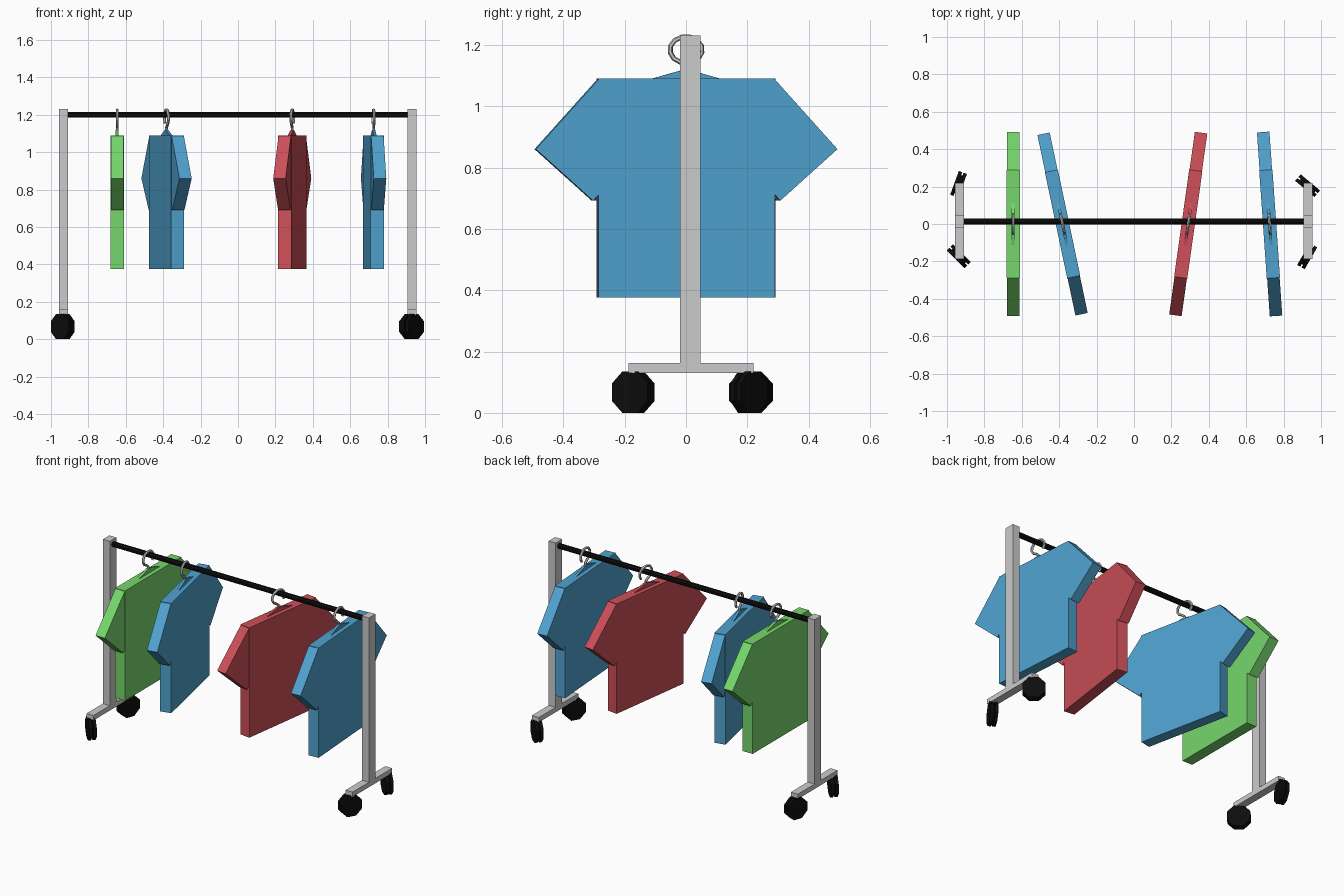
import bpy, bmesh, math
from mathutils import Matrix, Vector

if "Cube" in bpy.data.objects:
    bpy.data.objects.remove(bpy.data.objects["Cube"])


def material(name, rgb):
    m = bpy.data.materials.new(name)
    m.diffuse_color = (*rgb, 1)
    m.use_nodes = True
    m.node_tree.nodes["Principled BSDF"].inputs["Base Color"].default_value = m.diffuse_color
    return m


BLACK = material("black", (0.004, 0.004, 0.004))
BLUE = material("blue", (0.08, 0.36, 0.62))
GREEN = material("green", (0.18, 0.68, 0.15))
RED = material("red", (0.62, 0.08, 0.10))


def finish(bm, name, mat=None, matrix=None):
    bmesh.ops.recalc_face_normals(bm, faces=bm.faces)
    me = bpy.data.meshes.new(name)
    bm.to_mesh(me)
    bm.free()
    ob = bpy.data.objects.new(name, me)
    bpy.context.collection.objects.link(ob)
    if mat:
        me.materials.append(mat)
    if matrix:
        ob.matrix_world = matrix
    return ob


def box(name, lo, hi, mat=None, matrix=None):
    lo, hi = Vector(lo), Vector(hi)
    bm = bmesh.new()
    bmesh.ops.create_cube(bm, size=1)
    for v in bm.verts:
        v.co = (lo + hi) / 2 + v.co * (hi - lo)
    return finish(bm, name, mat, matrix)


def slab(name, profile, thick, mat, matrix):
    """Extrude a (y, z) outline along x."""
    bm = bmesh.new()
    f = bm.faces.new([bm.verts.new((-thick / 2, y, z)) for y, z in profile])
    ext = bmesh.ops.extrude_face_region(bm, geom=[f])
    vs = [g for g in ext["geom"] if isinstance(g, bmesh.types.BMVert)]
    bmesh.ops.translate(bm, verts=vs, vec=(thick, 0, 0))
    return finish(bm, name, mat, matrix)


def add_disc(bm, radius, depth, sides, x):
    """Cylinder along x with a flat side down."""
    m = (Matrix.Translation((x, 0, 0)) @ Matrix.Rotation(math.pi / 2, 4, 'Y')
         @ Matrix.Rotation(math.pi / sides, 4, 'Z'))
    bmesh.ops.create_cone(bm, cap_ends=True, segments=sides, radius1=radius,
                          radius2=radius, depth=depth, matrix=m)


def tube(name, pts, radius, sides, matrix):
    """Sweep a ring along a path lying in the yz plane."""
    bm = bmesh.new()
    rings = []
    for i, p in enumerate(pts):
        t = (Vector(pts[min(i + 1, len(pts) - 1)]) - Vector(pts[max(i - 1, 0)])).normalized()
        n = Vector((0, -t.y, t.x))
        c = Vector((0, p[0], p[1]))
        rings.append([bm.verts.new(c + radius * (math.cos(a) * n + math.sin(a) * Vector((1, 0, 0))))
                      for a in (2 * math.pi * k / sides for k in range(sides))])
    for r, s in zip(rings, rings[1:]):
        for k in range(sides):
            j = (k + 1) % sides
            bm.faces.new((r[k], r[j], s[j], s[k]))
    bm.faces.new(rings[0])
    bm.faces.new(rings[-1])
    return finish(bm, name, None, matrix)


# Frame: end posts and feet
for side, x in (("left", -0.933), ("right", 0.930)):
    box(side + "_post", (x - 0.025, -0.02, 0.16), (x + 0.025, 0.047, 1.23))
    box(side + "_foot", (x - 0.025, -0.187, 0.13), (x + 0.025, 0.22, 0.162))

# Hanging rail
bm = bmesh.new()
add_disc(bm, 0.017, 1.83, 8, 0)
finish(bm, "hanging_rail", BLACK, Matrix.Translation((0, 0.014, 1.2)))

# Swivelled twin-wheel casters (x, y, rolling direction)
for i, (x, y, roll) in enumerate(((-0.938, 0.212, 70), (-0.937, -0.172, -45),
                                  (0.928, 0.205, -40), (0.926, -0.172, 60))):
    bm = bmesh.new()
    for s in (-1, 1):
        add_disc(bm, 0.073, 0.019, 8, s * 0.0135)
    add_disc(bm, 0.055, 0.012, 8, 0)
    finish(bm, f"caster_{i + 1}", BLACK, Matrix.Translation((x, y, 0.0675))
           @ Matrix.Rotation(math.radians(roll - 90), 4, 'Z'))

# Shirts on hangers
BODY = ((-0.289, 0.376), (0.289, 0.376), (0.289, 1.09), (-0.289, 1.09))
SLEEVE = ((0.287, 1.089), (0.493, 0.86), (0.306, 0.692), (0.10, 0.921))
COLLAR = ((-0.13, 1.085), (0.13, 1.085), (0.012, 1.118), (-0.012, 1.118))
HOOK = [(0, 1.09), (0, 1.13)] + [
    (0.053 * math.cos(math.radians(a)), 1.184 + 0.043 * math.sin(math.radians(a)))
    for a in range(250, -41, -29)]

for i, (x, turn, mat) in enumerate(((-0.646, 0, GREEN), (-0.382, 11.9, BLUE),
                                    (0.290, -8, RED), (0.725, 4, BLUE))):
    m = Matrix.Translation((x, 0, 0)) @ Matrix.Rotation(math.radians(turn), 4, 'Z')
    n = f"shirt_{i + 1}_"
    slab(n + "body", BODY, 0.071, mat, m)
    for side, s in (("front", -1), ("back", 1)):
        slab(n + side + "_sleeve", [(s * y, z) for y, z in SLEEVE], 0.067, mat, m)
    slab(n + "hanger_shoulder", COLLAR, 0.016, mat, m)
    tube(n + "hanger_hook", HOOK, 0.008, 6, m)
